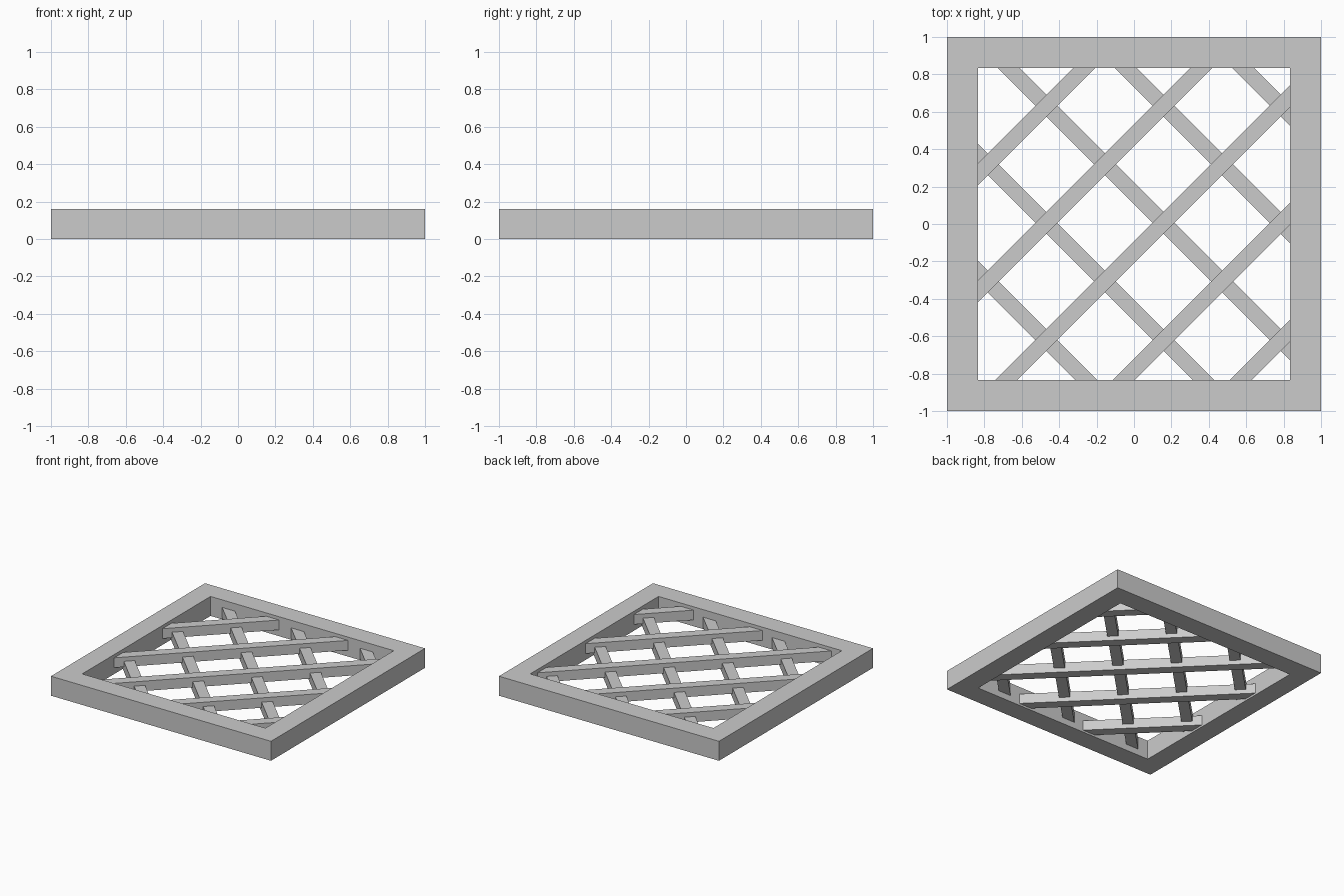
import bpy, bmesh
from mathutils import Matrix, Vector
from math import radians

if "Cube" in bpy.data.objects:
    bpy.data.objects.remove(bpy.data.objects["Cube"])

OUTER, INNER, HEIGHT = 1.0, 0.833, 0.16
BAR = 0.083           # slat width
STEP = 0.6265         # spacing of the slats along an axis


def finish(bm, name):
    bmesh.ops.recalc_face_normals(bm, faces=bm.faces)
    mesh = bpy.data.meshes.new(name)
    bm.to_mesh(mesh)
    bm.free()
    obj = bpy.data.objects.new(name, mesh)
    bpy.context.collection.objects.link(obj)
    return obj


# square frame: ring of four quads extruded upward
bm = bmesh.new()
corners = [(-1, -1), (1, -1), (1, 1), (-1, 1)]
outer = [bm.verts.new((x * OUTER, y * OUTER, 0)) for x, y in corners]
inner = [bm.verts.new((x * INNER, y * INNER, 0)) for x, y in corners]
ring = []
for i in range(4):
    j = (i + 1) % 4
    ring.append(bm.faces.new((outer[i], outer[j], inner[j], inner[i])))
ext = bmesh.ops.extrude_face_region(bm, geom=ring, use_keep_orig=True)
top = [g for g in ext["geom"] if isinstance(g, bmesh.types.BMVert)]
bmesh.ops.translate(bm, verts=top, vec=(0, 0, HEIGHT))
finish(bm, "frame")


def slat(name, offset, angle, z0, z1):
    """Diagonal slat crossing the y axis at offset, trimmed at the frame."""
    bm = bmesh.new()
    mat = (Matrix.Translation((0, offset, (z0 + z1) / 2))
           @ Matrix.Rotation(radians(angle), 4, 'Z')
           @ Matrix.Diagonal((6, BAR, z1 - z0, 1)))
    bmesh.ops.create_cube(bm, size=1, matrix=mat)
    for n in ((1, 0, 0), (-1, 0, 0), (0, 1, 0), (0, -1, 0)):
        cut = bmesh.ops.bisect_plane(
            bm, geom=bm.verts[:] + bm.edges[:] + bm.faces[:],
            plane_co=Vector(n) * (INNER + 0.002), plane_no=n, clear_outer=True)
        edges = [e for e in cut["geom_cut"] if isinstance(e, bmesh.types.BMEdge)]
        if edges:
            bmesh.ops.holes_fill(bm, edges=edges)
    finish(bm, name)


# two crossing layers of lattice slats
for i in range(5):
    slat(f"upper_slat_{i + 1}", 1.101 - i * STEP, 45, 0.052, 0.133)
    slat(f"lower_slat_{i + 1}", 1.417 - i * STEP, -45, 0.016, 0.098)
